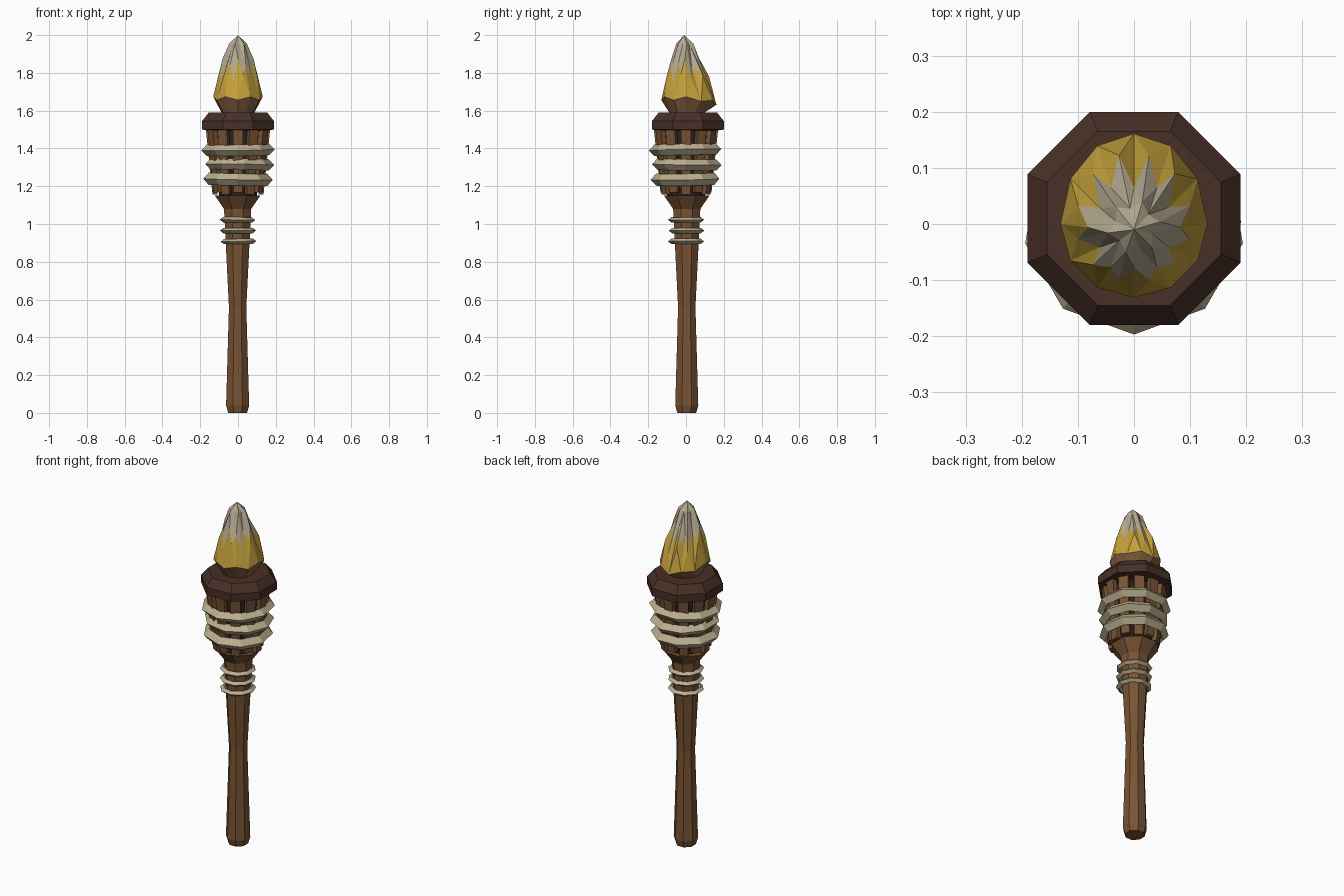
import bpy
import bmesh
from math import cos, sin, pi, radians
from mathutils import Matrix, Vector

cube = bpy.data.objects.get("Cube")
if cube:
    bpy.data.objects.remove(cube, do_unlink=True)


def material(name, rgb):
    m = bpy.data.materials.new(name)
    m.use_nodes = True
    m.diffuse_color = (*rgb, 1)
    m.node_tree.nodes["Principled BSDF"].inputs["Base Color"].default_value = (*rgb, 1)
    return m


WOOD = material("wood", (0.19, 0.088, 0.034))
RIM = material("dark wood", (0.062, 0.029, 0.02))
ROPE = material("rope", (0.50, 0.43, 0.28))
GOLD = material("flame yellow", (0.56, 0.36, 0.045))
ASH = material("flame pale", (0.47, 0.41, 0.29))
EMBER = material("flame base brown", (0.24, 0.125, 0.055))
CORE = material("charred core", (0.022, 0.016, 0.016))


def finish(name, bm, mats):
    bmesh.ops.recalc_face_normals(bm, faces=bm.faces)
    mesh = bpy.data.meshes.new(name)
    bm.to_mesh(mesh)
    bm.free()
    for m in mats:
        mesh.materials.append(m)
    ob = bpy.data.objects.new(name, mesh)
    bpy.context.collection.objects.link(ob)
    return ob


def ring(bm, n, r, z, turn=0.0):
    return [bm.verts.new((r * cos(turn + 2 * pi * i / n), r * sin(turn + 2 * pi * i / n), z))
            for i in range(n)]


def bridge(bm, a, b):
    n = len(a)
    return [bm.faces.new((a[i], a[(i + 1) % n], b[(i + 1) % n], b[i])) for i in range(n)]


def lathe(name, profile, n, mat, turn=0.0, closed=False, centre=(0, 0, 0), tilt=(0, 0)):
    """Faceted turned part; a closed profile makes a hoop."""
    bm = bmesh.new()
    rings = [ring(bm, n, r, z, turn) for r, z in profile]
    for a, b in zip(rings, rings[1:]):
        bridge(bm, a, b)
    if closed:
        bridge(bm, rings[-1], rings[0])
    else:
        bm.faces.new(rings[0])
        bm.faces.new(rings[-1])
    rot = Matrix.Rotation(tilt[0], 4, 'X') @ Matrix.Rotation(tilt[1], 4, 'Y')
    bm.transform(Matrix.Translation(centre) @ rot)
    return finish(name, bm, [mat])


EIGHTH = pi / 8
FLAT = 1 / cos(EIGHTH)  # flat-to-corner factor of an octagon

# Handle with flared cup
lathe("handle", [(r * FLAT, z) for r, z in (
    (0.05, 0), (0.061, 0.04), (0.046, 0.56), (0.062, 0.88), (0.072, 1.08), (0.12, 1.15))],
    8, WOOD, EIGHTH, centre=(-0.002, 0.004, 0))

# Dark inside of the basket
lathe("basket_core", [(0.1, 1.14), (0.125, 1.51)], 12, CORE)

# Basket slats
bm = bmesh.new()
for i in range(12):
    made = bmesh.ops.create_cube(bm, size=1)["verts"]
    turn = Matrix.Rotation(radians(30 * i), 4, 'Z')
    for v in made:
        top = v.co.z > 0
        radius = (0.158 if top else 0.122) + v.co.x * 0.026
        width = 0.056 if top else 0.046
        height = 1.51 if top else 1.155 + 0.012 * (i % 2)
        v.co = turn @ Vector((radius, v.co.y * width, height))
finish("basket_slats", bm, [WOOD])

# Chamfered octagonal rim
lathe("rim", [(r * FLAT, z) for r, z in (
    (0.155, 1.495), (0.19, 1.5), (0.19, 1.545), (0.155, 1.59))],
    8, RIM, EIGHTH, centre=(0, 0.01, 0))


# Rope hoops around the basket and the neck
def hoop(name, r, z, depth, half, turn, tilt, centre=(0, 0)):
    lathe(name, [(r, 0), (r - depth * 0.45, half), (r - depth, 0), (r - depth * 0.45, -half)],
          9, ROPE, turn, True, (*centre, z), tilt)


hoop("basket_rope_top", 0.197, 1.393, 0.065, 0.03, -pi / 2, (0.02, -0.015))
hoop("basket_rope_middle", 0.187, 1.315, 0.065, 0.03, 0, (-0.015, 0.015), (0.004, 0.004))
hoop("basket_rope_bottom", 0.187, 1.237, 0.065, 0.032, -pi / 2, (0.015, 0.02))
for i, z in enumerate((0.908, 0.965, 1.022)):
    hoop("neck_rope_" + str(i + 1), 0.097, z, 0.04, 0.014, i * pi / 2, (0, 0.015 * (i - 1)))

# Flame: brown base, yellow body with jagged edge, folded pale tip
N = 12
bm = bmesh.new()
base = ring(bm, N, 0.082, 1.58)
belly = ring(bm, N, 0.131, 1.665)
low = ring(bm, N, 0.103, 1.775, pi / N)
peak = ring(bm, N, 0.079, 1.85)
upper = ring(bm, N, 0.044, 1.955, radians(12))
tip = bm.verts.new((0, -0.01, 2.0))
for i, v in enumerate(belly):
    v.co.z += 0.009 * (-1) ** i
for i in range(N):
    peak[i].co.z += (0.025, -0.015, 0.0)[i % 3]
    low[i].co.z += (-0.02, 0.02)[i % 2]
    fold = 0.78 if i % 2 else 1.08
    upper[i].co.x *= fold
    upper[i].co.y *= fold
    peak[i].co.x *= 0.9 if i % 2 else 1.04
    peak[i].co.y *= 0.9 if i % 2 else 1.04

bm.faces.new(base)
bridge(bm, base, belly)
gold, ash = [], []
for i in range(N):
    j = (i + 1) % N
    gold += [bm.faces.new(t) for t in ((belly[i], belly[j], low[i]),
                                       (belly[i], low[i], peak[i]),
                                       (belly[i], peak[i], low[i - 1]))]
    ash += [bm.faces.new(t) for t in ((low[i], peak[j], upper[i]),
                                      (low[i], upper[i], peak[i]),
                                      (peak[j], upper[j], upper[i]),
                                      (upper[i], upper[j], tip))]
for f in gold:
    f.material_index = 1
for f in ash:
    f.material_index = 2
# Back of the flame bulges outward and sags
for v in belly + low:
    back = max(0, v.co.y / 0.131)
    v.co.y += 0.03 * back
    v.co.z -= 0.025 * back ** 2
for v in peak + upper:
    v.co.y -= 0.006
finish("flame", bm, [EMBER, GOLD, ASH])
